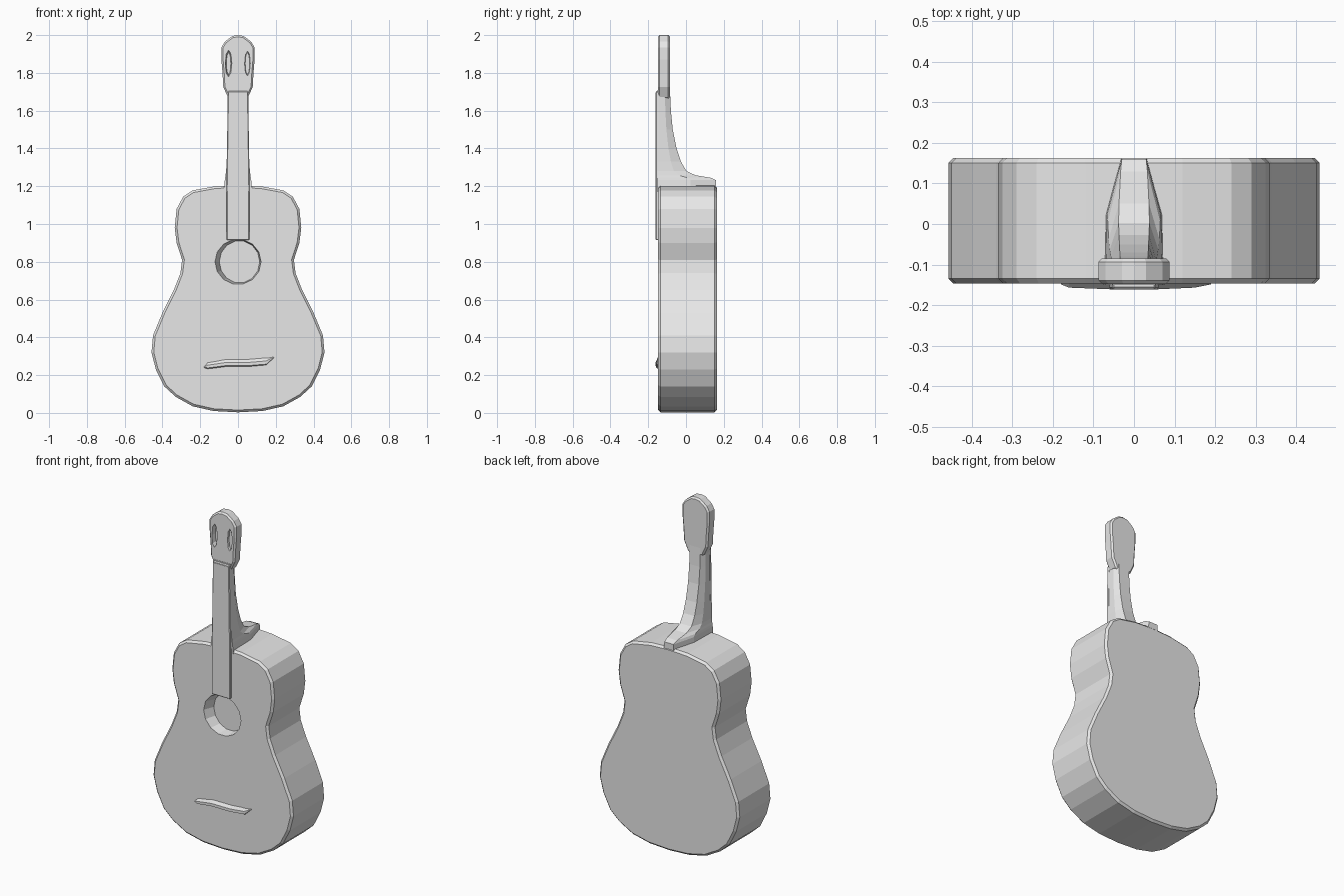
import bpy, bmesh, math

cube = bpy.data.objects.get("Cube")
if cube:
    bpy.data.objects.remove(cube, do_unlink=True)

grey = bpy.data.materials.new("plain grey")
grey.use_nodes = True
grey.diffuse_color = (0.8, 0.8, 0.8, 1)
grey.node_tree.nodes["Principled BSDF"].inputs["Base Color"].default_value = (0.8, 0.8, 0.8, 1)


def loft(name, rings):
    """Skin a list of equal-length point rings and cap both ends."""
    bm = bmesh.new()
    loops = [[bm.verts.new(p) for p in ring] for ring in rings]
    n = len(loops[0])
    for a, b in zip(loops, loops[1:]):
        for i in range(n):
            j = (i + 1) % n
            bm.faces.new((a[i], a[j], b[j], b[i]))
    bm.faces.new(loops[0])
    bm.faces.new(loops[-1])
    bmesh.ops.recalc_face_normals(bm, faces=bm.faces)
    mesh = bpy.data.meshes.new(name)
    bm.to_mesh(mesh)
    bm.free()
    mesh.materials.append(grey)
    obj = bpy.data.objects.new(name, mesh)
    bpy.context.collection.objects.link(obj)
    return obj


def plate(name, outline, front, back):
    """Extrude an x-z outline along y."""
    return loft(name, [[(x, y, z) for x, z in outline] for y in (front, back)])


def mirrored(half):
    """Close a right-hand half outline by mirroring it in x."""
    return half + [(-x, z) for x, z in reversed(half) if x > 0]


def disc(x, z, y, rx, rz, sides):
    return [(x + rx * math.cos(math.tau * i / sides), y,
             z + rz * math.sin(math.tau * i / sides)) for i in range(sides)]


def soften(obj, width, segments=1):
    mod = obj.modifiers.new("soft edges", "BEVEL")
    mod.width = width
    mod.segments = segments
    mod.limit_method = "ANGLE"
    mod.angle_limit = math.radians(50)


def carve(obj, cutter):
    mod = obj.modifiers.new("carve", "BOOLEAN")
    mod.operation = "DIFFERENCE"
    mod.solver = "EXACT"
    mod.object = cutter
    cutter.hide_render = True
    cutter.hide_viewport = True


# Body with rounded rims and a shallow sound hole
body_half = [(0, 0.003), (0.13, 0.01), (0.24, 0.035), (0.33, 0.085), (0.39, 0.14),
             (0.435, 0.23), (0.458, 0.32), (0.45, 0.41), (0.4, 0.53), (0.34, 0.65),
             (0.305, 0.74), (0.296, 0.81), (0.325, 0.9), (0.335, 0.98), (0.325, 1.08),
             (0.29, 1.145), (0.24, 1.178), (0.12, 1.2), (0, 1.205)]
body = plate("body", mirrored(body_half), -0.147, 0.163)
soften(body, 0.012)
carve(body, loft("sound_hole_cutter", [disc(0, 0.8, -0.2, 0.125, 0.122, 14),
                                       disc(0, 0.8, -0.147, 0.122, 0.12, 14),
                                       disc(0.008, 0.8, -0.085, 0.107, 0.112, 14)]))

# Neck flaring backwards into the heel: height, half width, back half width, back
stations = [(1.71, 0.053, 0.035, -0.085), (1.6, 0.055, 0.035, -0.08),
            (1.5, 0.056, 0.035, -0.07), (1.4, 0.058, 0.036, -0.05),
            (1.33, 0.06, 0.037, -0.027), (1.28, 0.063, 0.038, 0.003),
            (1.258, 0.066, 0.037, 0.05), (1.245, 0.068, 0.033, 0.13),
            (1.232, 0.07, 0.03, 0.16), (1.17, 0.075, 0.033, 0.16)]
rings = []
for z, w, b, back in stations:
    middle = -0.145 + (back + 0.145) * 0.55
    right = [(w, -0.15, z), (w * 0.95, middle, z), (b, back, z)]
    rings.append(right + [(-x, y, zz) for x, y, zz in reversed(right)])
loft("neck", rings)

# Fingerboard running down to the sound hole
board_half = [(0.06, 0.915), (0.061, 1.2), (0.054, 1.7)]
board = plate("fingerboard", mirrored(board_half), -0.161, -0.14)
soften(board, 0.004)

# Headstock with carved tuner slots
head_half = [(0.05, 1.665), (0.078, 1.725), (0.082, 1.8), (0.088, 1.87),
             (0.088, 1.935), (0.07, 1.965), (0.03, 1.995), (0, 2.0)]
head = plate("headstock", mirrored(head_half), -0.148, -0.085)
soften(head, 0.009)
for side, depth in ((-1, 0.025), (1, 0.01)):
    cutter = loft("slot_cutter", [disc(side * 0.05, 1.85, -0.17, 0.022, 0.08, 8),
                                  disc(side * 0.05, 1.85, -0.148 + depth, 0.012, 0.06, 8)])
    carve(head, cutter)

# Nut block joining neck and headstock
nut = plate("nut", mirrored([(0.054, 1.67), (0.054, 1.705)]), -0.16, -0.09)
soften(nut, 0.005)

# Bridge: a low curved ridge on the lower front
bridge_rings = []
for x, low, high, rise in ((-0.18, 0.235, 0.25, 0.002), (-0.16, 0.23, 0.275, 0.01),
                           (-0.06, 0.243, 0.292, 0.014), (0.06, 0.243, 0.292, 0.014),
                           (0.15, 0.25, 0.3, 0.01), (0.19, 0.285, 0.305, 0.002)):
    top = -0.147 - rise
    bridge_rings.append([(x, -0.14, low), (x, top, low + 0.008),
                         (x, top, (low + high) / 2), (x, -0.14, high)])
loft("bridge", bridge_rings)
